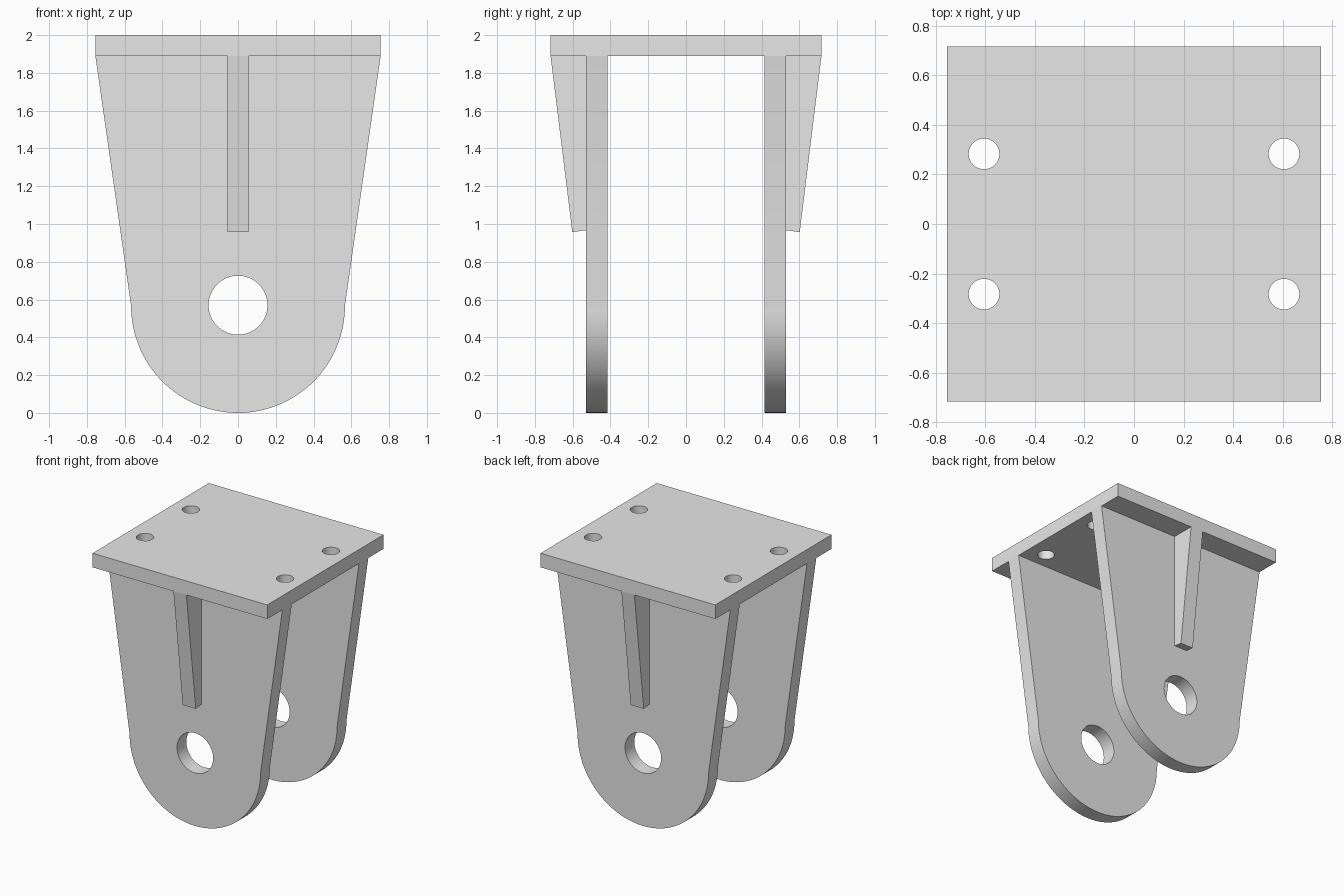
import bpy
import bmesh
from math import pi, sin, cos, radians
from mathutils import Matrix, Euler

cube = bpy.data.objects.get("Cube")
if cube:
    bpy.data.objects.remove(cube, do_unlink=True)

steel = bpy.data.materials.new("light_grey_metal")
steel.use_nodes = True
GREY = (0.8, 0.8, 0.8, 1.0)
steel.diffuse_color = GREY
steel.node_tree.nodes["Principled BSDF"].inputs["Base Color"].default_value = GREY

# Shared dimensions
TOP, PLATE_BASE = 2.0, 1.89
HALF_X, HALF_Y = 0.755, 0.717
CHEEK_IN, CHEEK_OUT = 0.415, 0.53
LUG_R, BORE_R = 0.566, 0.156
RIB_HALF = 0.056


def arc(cx, cy, r, start, end, steps):
    """Points along an arc, both ends included."""
    angles = [start + (end - start) * i / steps for i in range(steps + 1)]
    return [(cx + r * cos(a), cy + r * sin(a)) for a in angles]


def circle(cx, cy, r, steps=64):
    return arc(cx, cy, r, 0, 2 * pi, steps)[:-1]


def slab(name, loops, thickness, location=(0, 0, 0), turn=(0, 0, 0)):
    """Extrude a flat outline, with any holes, into a solid."""
    curve = bpy.data.curves.new(name + "_profile", 'CURVE')
    curve.dimensions = '2D'
    curve.fill_mode = 'BOTH'
    curve.extrude = thickness / 2
    for loop in loops:
        spline = curve.splines.new('POLY')
        spline.points.add(len(loop) - 1)
        for point, (u, v) in zip(spline.points, loop):
            point.co = (u, v, 0, 1)
        spline.use_cyclic_u = True
    helper = bpy.data.objects.new(name + "_profile", curve)
    bpy.context.collection.objects.link(helper)
    graph = bpy.context.evaluated_depsgraph_get()
    mesh = bpy.data.meshes.new_from_object(helper.evaluated_get(graph))
    bpy.data.objects.remove(helper, do_unlink=True)
    bpy.data.curves.remove(curve)

    # Weld caps to walls and bake the placement
    bm = bmesh.new()
    bm.from_mesh(mesh)
    bmesh.ops.remove_doubles(bm, verts=bm.verts, dist=1e-4)
    rotation = Euler([radians(a) for a in turn]).to_matrix().to_4x4()
    bmesh.ops.transform(bm, matrix=Matrix.Translation(location) @ rotation, verts=bm.verts)
    bmesh.ops.recalc_face_normals(bm, faces=bm.faces)
    bm.to_mesh(mesh)
    bm.free()
    mesh.name = name
    mesh.materials.clear()
    mesh.materials.append(steel)

    obj = bpy.data.objects.new(name, mesh)
    bpy.context.collection.objects.link(obj)
    bpy.ops.object.select_all(action='DESELECT')
    obj.select_set(True)
    bpy.context.view_layer.objects.active = obj
    bpy.ops.object.shade_smooth_by_angle(angle=radians(30))
    return obj


# Mounting plate with four bolt holes
plate = [(-HALF_X, -HALF_Y), (HALF_X, -HALF_Y), (HALF_X, HALF_Y), (-HALF_X, HALF_Y)]
bolts = [circle(sx * 0.605, sy * 0.283, 0.062, 48) for sx in (-1, 1) for sy in (-1, 1)]
slab("mounting_plate", [plate] + bolts, TOP - PLATE_BASE, (0, 0, (TOP + PLATE_BASE) / 2))

# Tapered cheeks with a round end and pin bore, each with a gusset rib
cheek = [(HALF_X, PLATE_BASE), (-HALF_X, PLATE_BASE)] + arc(0, LUG_R, LUG_R, pi, 2 * pi, 64)
bore = circle(0, 0.57, BORE_R)
rib = [(CHEEK_OUT, PLATE_BASE), (HALF_Y, PLATE_BASE), (0.602, 0.957), (CHEEK_OUT, 0.967)]
for side, label in ((-1, "front"), (1, "back")):
    slab(label + "_cheek", [cheek, bore], CHEEK_OUT - CHEEK_IN,
         (0, side * (CHEEK_IN + CHEEK_OUT) / 2, 0), (90, 0, 0))
    slab(label + "_rib", [[(side * y, z) for y, z in rib]], RIB_HALF * 2, turn=(90, 0, 90))
